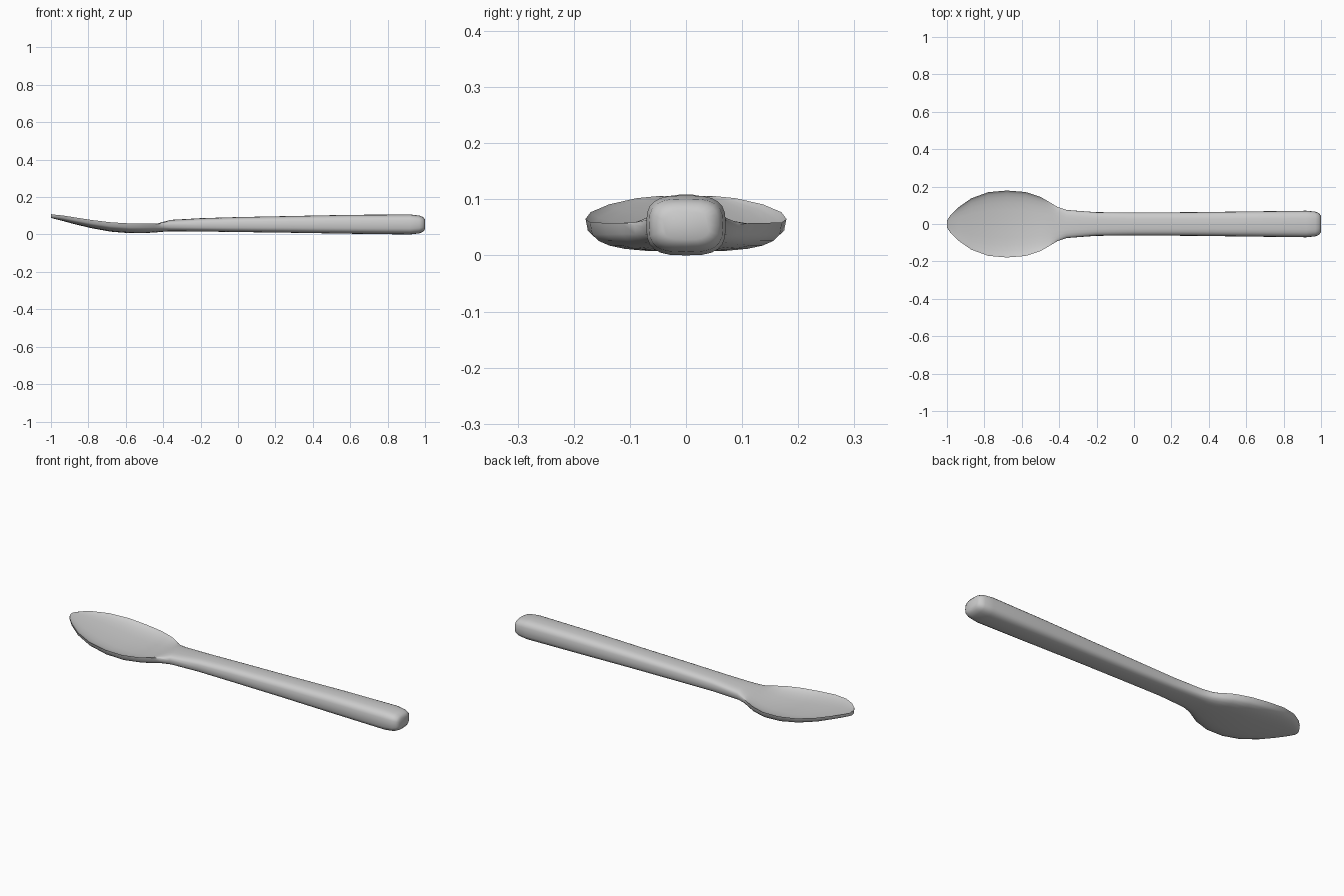
import bpy, bmesh
from math import cos, sin, pi

SIDES = 24
# Stations along the spoon: x, half width, rim z, top centre z, bottom z
STATIONS = [
    (-1.00, 0.018, 0.107, 0.112, 0.092),
    (-0.98, 0.048, 0.109, 0.104, 0.086),
    (-0.94, 0.088, 0.105, 0.094, 0.076),
    (-0.87, 0.137, 0.094, 0.076, 0.057),
    (-0.78, 0.170, 0.080, 0.056, 0.036),
    (-0.68, 0.179, 0.068, 0.040, 0.018),
    (-0.58, 0.171, 0.062, 0.035, 0.010),
    (-0.50, 0.145, 0.061, 0.040, 0.011),
    (-0.45, 0.116, 0.061, 0.052, 0.013),
    (-0.41, 0.092, 0.058, 0.068, 0.017),
    (-0.36, 0.075, 0.054, 0.081, 0.020),
    (-0.20, 0.063, 0.054, 0.090, 0.019),
    (0.00, 0.062, 0.055, 0.096, 0.016),
    (0.30, 0.063, 0.056, 0.102, 0.012),
    (0.60, 0.067, 0.057, 0.108, 0.007),
    (0.92, 0.071, 0.057, 0.110, 0.003),
    (0.97, 0.066, 0.057, 0.104, 0.009),
    (0.99, 0.058, 0.057, 0.096, 0.018),
    (1.00, 0.042, 0.057, 0.083, 0.031),
]


def signed_pow(v, p):
    return abs(v) ** p * (1 if v >= 0 else -1)


def section(bm, x, w, rim, top, bottom):
    """Rounded ring; the upper side is dished when top lies below rim."""
    ring = []
    for i in range(SIDES):
        a = 2 * pi * i / SIDES
        c, s = cos(a), sin(a)
        y = w * signed_pow(c, 0.65)
        dished = s > 0 and top < rim
        h = abs(s) ** (1.3 if dished else 0.65)
        z = rim + ((top if s > 0 else bottom) - rim) * h
        ring.append(bm.verts.new((x, y, z)))
    return ring


# Bowl and handle as one continuous loft
bm = bmesh.new()
rings = [section(bm, *st) for st in STATIONS]
for r0, r1 in zip(rings, rings[1:]):
    for i in range(SIDES):
        j = (i + 1) % SIDES
        bm.faces.new((r0[i], r0[j], r1[j], r1[i]))
bm.faces.new(rings[0])
bm.faces.new(rings[-1])

# Seat the lowest point on the ground
low = min(v.co.z for v in bm.verts)
bmesh.ops.translate(bm, verts=bm.verts, vec=(0, 0, -low))
bmesh.ops.recalc_face_normals(bm, faces=bm.faces)

mesh = bpy.data.meshes.new("spoon")
bm.to_mesh(mesh)
bm.free()
spoon = bpy.data.objects.new("spoon", mesh)
bpy.context.collection.objects.link(spoon)
spoon.select_set(True)
bpy.context.view_layer.objects.active = spoon
bpy.ops.object.shade_smooth_by_angle(angle=pi / 3)
